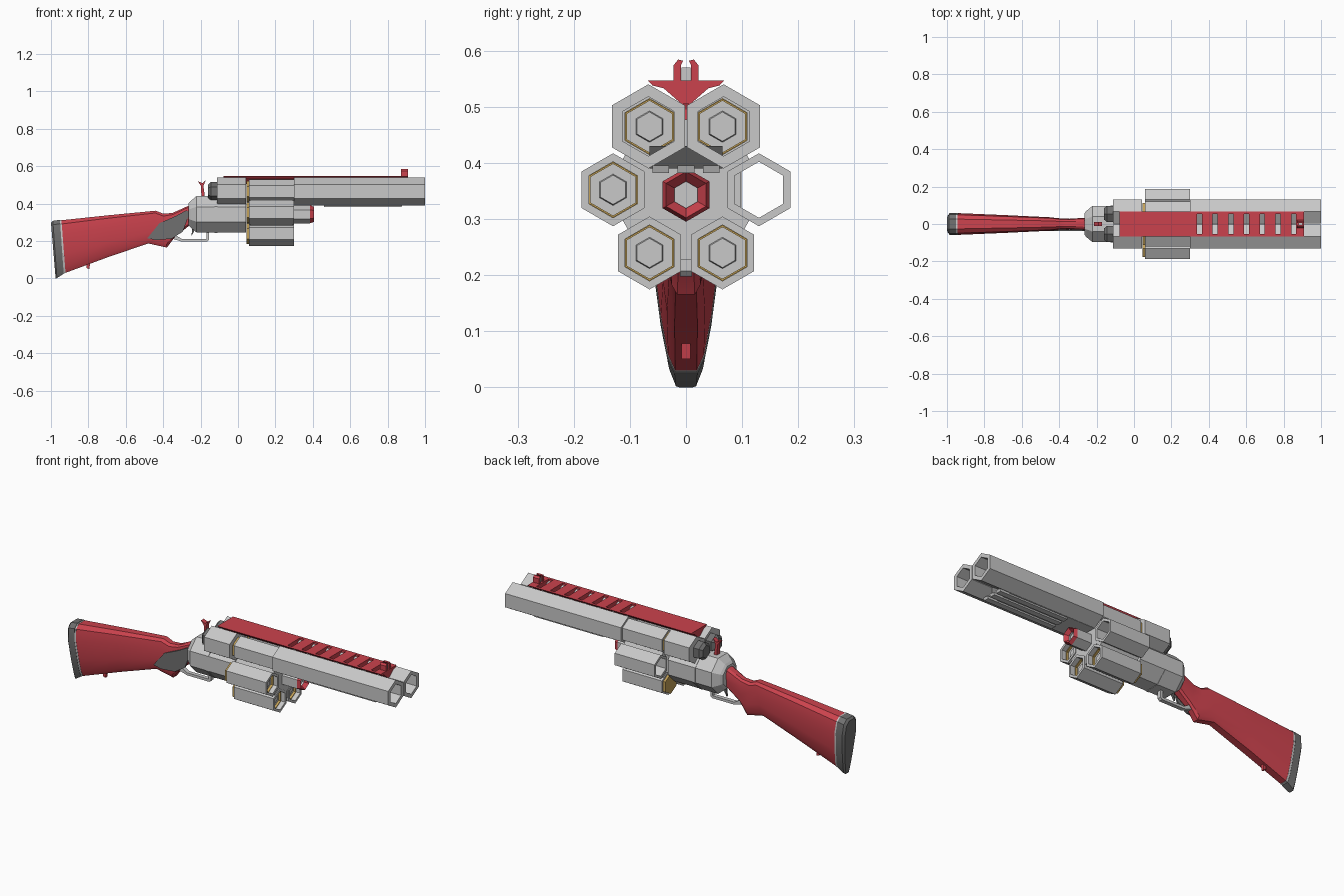
import bpy, bmesh, math
from math import sin, cos, pi

if "Cube" in bpy.data.objects:
    bpy.data.objects.remove(bpy.data.objects["Cube"], do_unlink=True)


def material(name, rgb):
    m = bpy.data.materials.new(name)
    m.use_nodes = True
    m.diffuse_color = (*rgb, 1)
    m.node_tree.nodes["Principled BSDF"].inputs["Base Color"].default_value = (*rgb, 1)
    return m


GREY = material("light steel", (0.58, 0.58, 0.58))
DARK = material("dark grey", (0.16, 0.16, 0.16))
RED = material("red", (0.6, 0.055, 0.075))
GOLD = material("brass", (0.55, 0.36, 0.1))


def finish(name, bm, *mats):
    bmesh.ops.recalc_face_normals(bm, faces=bm.faces)
    me = bpy.data.meshes.new(name)
    bm.to_mesh(me)
    bm.free()
    ob = bpy.data.objects.new(name, me)
    bpy.context.collection.objects.link(ob)
    for m in mats:
        me.materials.append(m)
    return ob


def skin(bm, rings, closed):
    """Join vertex rings with quads; cap the ends unless the rings close up."""
    loops = [[bm.verts.new(p) for p in r] for r in rings]
    n = len(loops[0])
    pairs = list(zip(loops, loops[1:]))
    if closed:
        pairs.append((loops[-1], loops[0]))
    else:
        bm.faces.new(loops[0])
        bm.faces.new(loops[-1])
    for a, b in pairs:
        for i in range(n):
            j = (i + 1) % n
            bm.faces.new((a[i], a[j], b[j], b[i]))


def turned(name, profile, y, z, *mats, sides=6, phase=pi / 2, closed=False):
    """Many-sided part along x, from (x, radius) points."""
    bm = bmesh.new()
    skin(bm, [[(x, y + r * cos(phase + k * 2 * pi / sides), z + r * sin(phase + k * 2 * pi / sides))
               for k in range(sides)] for x, r in profile], closed)
    return finish(name, bm, *mats)


def tube(name, x0, x1, outer, inner, y, z, mat):
    return turned(name, [(x0, outer), (x1, outer), (x1, inner), (x0, inner)], y, z, mat, closed=True)


def plate(name, outline, y0, y1, mat):
    """Side outline in x and z, extruded across y."""
    bm = bmesh.new()
    skin(bm, [[(x, y, z) for x, z in outline] for y in (y0, y1)], False)
    return finish(name, bm, mat)


def bar(name, section, x0, x1, mat):
    """Cross-section in y and z, extruded along x."""
    bm = bmesh.new()
    skin(bm, [[(x, y, z) for y, z in section] for x in (x0, x1)], False)
    return finish(name, bm, mat)


# Twin barrels, upper receiver and breech caps
for side, y in (("right", -0.067), ("left", 0.067)):
    tube(side + "_barrel", 0.3, 1.0, 0.075, 0.053, y, 0.465, GREY)
    turned(side + "_upper_receiver", [(-0.112, 0.075), (0.042, 0.075)], y, 0.465, GREY)
    turned(side + "_breech_cap", [(-0.16, 0.035), (-0.145, 0.05), (-0.11, 0.05)], y * 0.8, 0.465, DARK)

# Block below the barrels with a sloped nose and long ribs
plate("barrel_underblock", [(0.3, 0.43), (0.3, 0.39), (0.82, 0.39), (0.88, 0.43)], -0.065, 0.065, GREY)
for y in (-0.045, 0, 0.045):
    plate("underblock_rib", [(0.46, 0.39), (0.46, 0.382), (0.875, 0.382), (0.88, 0.395)],
          y - 0.015, y + 0.015, GREY)

# Octagonal main receiver
turned("main_receiver", [(-0.265, 0.062), (-0.255, 0.075), (-0.222, 0.105), (0.042, 0.105)],
       0, 0.343, GREY, sides=8, phase=pi / 8)
turned("receiver_band", [(-0.125, 0.107), (-0.11, 0.107)], 0, 0.343, GREY, sides=8, phase=pi / 8)

# Revolving drum: core, webs, six chambers; the left one is empty
CZ = 0.352
turned("drum_core", [(0.045, 0.095), (0.296, 0.095)], 0, CZ, GREY)
for k in range(6):
    a = k * pi / 3
    w = a + pi / 6
    web = [(u * cos(w) - v * sin(w), CZ + u * sin(w) + v * cos(w))
           for u, v in ((0.05, -0.012), (0.125, -0.012), (0.125, 0.012), (0.05, 0.012))]
    bar("drum_web", web, 0.065, 0.295, GREY)
    y, z = 0.13 * cos(a), CZ + 0.13 * sin(a)
    tube("drum_chamber", 0.06, 0.3, 0.065, 0.05, y, z, GREY)
    if k:
        tube("cartridge_case", 0.058, 0.275, 0.0495, 0.046, y, z, GOLD)
        turned("cartridge_rim", [(0.046, 0.055), (0.059, 0.055)], y, z, GOLD)
        turned("cartridge_plug", [(0.06, 0.047), (0.262, 0.047), (0.262, 0.028), (0.268, 0.026)],
               y, z, GREY)

# Hollow axle nose with a red mouth
nose = turned("axle_nose", [(0.29, 0.048), (0.385, 0.048), (0.405, 0.041), (0.385, 0.024), (0.29, 0.024)],
              0, 0.343, GREY, RED, closed=True)
for f in nose.data.polygons:
    f.material_index = int(f.center.x > 0.39)
turned("axle_pin", [(0.29, 0.026), (0.375, 0.026)], 0, 0.343, GREY)

# Red top rib with seven slots
rib = bar("top_rib", [(-0.068, 0.547), (-0.06, 0.538), (-0.04, 0.533), (-0.008, 0.505), (0.008, 0.505),
                      (0.04, 0.533), (0.06, 0.538), (0.068, 0.547)], -0.078, 0.91, RED)
bm = bmesh.new()
for k in range(7):
    x = 0.35 + 0.084 * k
    skin(bm, [[(x + dx, y, z) for dx, y in ((-0.013, -0.053), (0.013, -0.053), (0.013, 0.053), (-0.013, 0.053))]
              for z in (0.48, 0.6)], False)
cutter = finish("slot_cutter", bm)
cutter.hide_render = True
cutter.hide_set(True)
cut = rib.modifiers.new("slots", "BOOLEAN")
cut.operation = "DIFFERENCE"
cut.solver = "EXACT"
cut.object = cutter

# Front sight with two hooked prongs
for s in (-1, 1):
    bar("sight_prong", [(s * 0.009, 0.545), (s * 0.022, 0.545), (s * 0.022, 0.574), (s * 0.014, 0.584),
                        (s * 0.005, 0.582), (s * 0.009, 0.574)], 0.872, 0.908, RED)
bar("sight_bead", [(-0.008, 0.545), (0.008, 0.545), (0.008, 0.57), (-0.008, 0.57)], 0.88, 0.9, GREY)

# Hammer
plate("hammer", [(-0.195, 0.42), (-0.175, 0.42), (-0.185, 0.495), (-0.172, 0.525), (-0.19, 0.51), (-0.215, 0.52),
                 (-0.198, 0.495)], -0.012, 0.012, RED)

# Trigger guard and trigger
plate("trigger_guard", [(-0.36, 0.235), (-0.345, 0.21), (-0.3, 0.197), (-0.165, 0.197), (-0.155, 0.207),
                        (-0.155, 0.26), (-0.169, 0.26), (-0.169, 0.211), (-0.3, 0.211), (-0.34, 0.235)],
      -0.011, 0.011, GREY)
plate("trigger", [(-0.25, 0.3), (-0.225, 0.3), (-0.235, 0.25), (-0.25, 0.225), (-0.245, 0.26)], -0.006, 0.006, DARK)


# Stock, spacer and butt pad, lofted through slanted sections
def loft(name, sections, mat):
    bm = bmesh.new()
    rings = []
    for xt, zt, xb, zb, wide, low in sections:
        half = [(0.45 * wide, 1), (0.85 * wide, 0.93), (wide, 0.72), (0.5 * (wide + low), 0.35),
                (low, 0.1), (0.6 * low, 0)]
        outline = half + [(-w, t) for w, t in reversed(half)]
        rings.append([(xb + (xt - xb) * t, w, zb + (zt - zb) * t) for w, t in outline])
    skin(bm, rings, False)
    ob = finish(name, bm, mat)
    bpy.ops.object.select_all(action="DESELECT")
    ob.select_set(True)
    bpy.context.view_layer.objects.active = ob
    bpy.ops.object.shade_smooth_by_angle(angle=math.radians(30))


loft("stock", [(-0.944, 0.311, -0.922, 0.03, 0.058, 0.032),
               (-0.7, 0.337, -0.7, 0.112, 0.048, 0.034),
               (-0.44, 0.362, -0.48, 0.187, 0.036, 0.03),
               (-0.4, 0.346, -0.38, 0.165, 0.03, 0.026),
               (-0.35, 0.35, -0.335, 0.225, 0.028, 0.022),
               (-0.25, 0.395, -0.25, 0.29, 0.034, 0.028)], RED)
loft("butt_spacer", [(-0.952, 0.311, -0.932, 0.026, 0.059, 0.033),
                     (-0.944, 0.312, -0.922, 0.029, 0.059, 0.033)], GREY)
loft("butt_pad", [(-1.0, 0.298, -0.975, 0.0, 0.048, 0.02),
                  (-0.99, 0.308, -0.968, 0.002, 0.06, 0.03),
                  (-0.952, 0.313, -0.932, 0.025, 0.06, 0.034)], DARK)

# Dark grip panel on the right side, and sling loop
plate("grip_panel", [(-0.485, 0.215), (-0.42, 0.295), (-0.33, 0.335), (-0.275, 0.365), (-0.258, 0.35),
                     (-0.295, 0.25), (-0.355, 0.212), (-0.44, 0.205)], -0.038, -0.029, DARK)
plate("sling_loop", [(-0.81, 0.085), (-0.81, 0.055), (-0.795, 0.05), (-0.79, 0.085)], -0.008, 0.008, RED)
